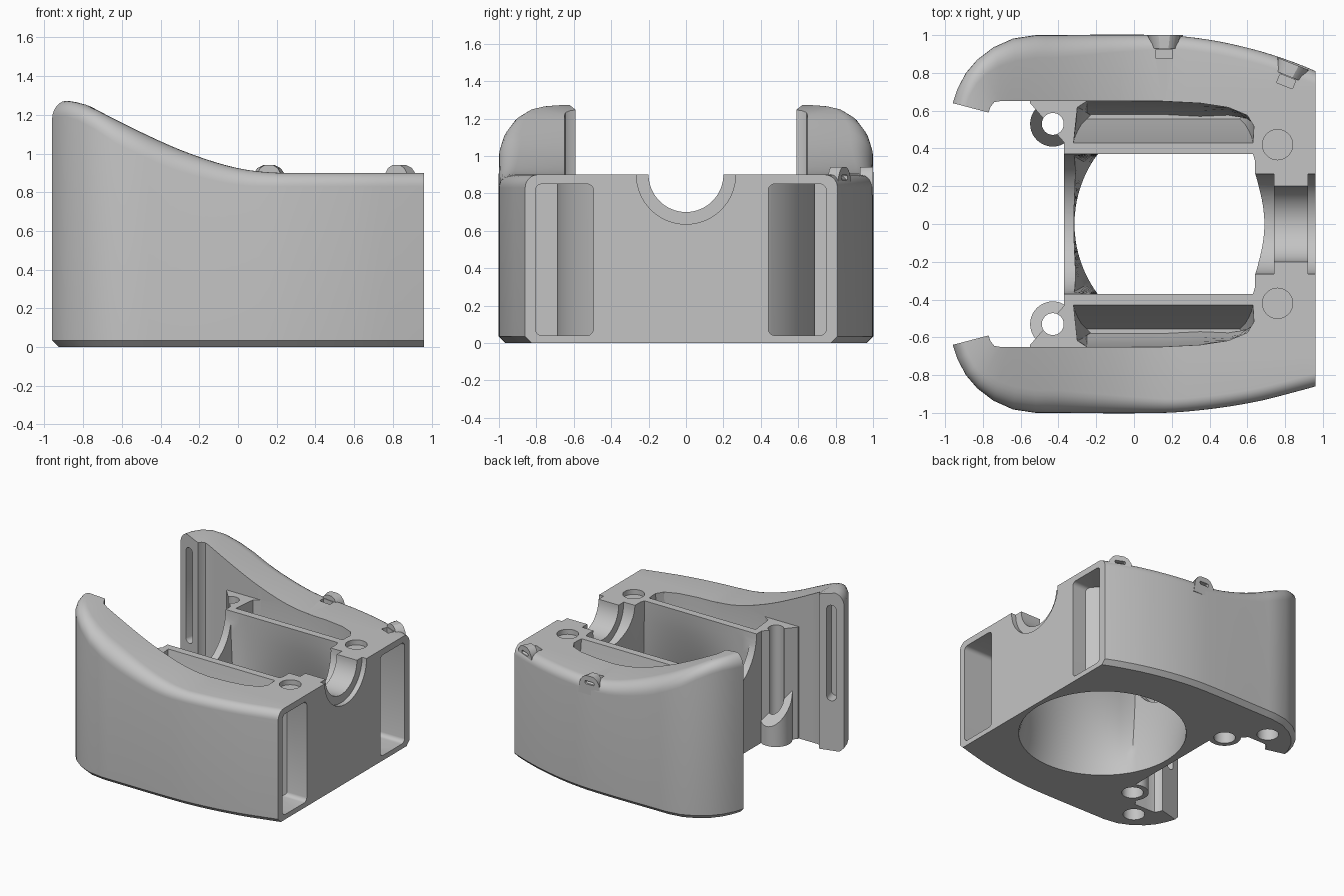
import bpy, bmesh, math
from mathutils import Matrix, Vector

if "Cube" in bpy.data.objects:
    bpy.data.objects.remove(bpy.data.objects["Cube"])

grey = bpy.data.materials.new("light grey plastic")
grey.use_nodes = True
COLOUR = (0.55, 0.55, 0.55, 1)
grey.diffuse_color = COLOUR
grey.node_tree.nodes["Principled BSDF"].inputs["Base Color"].default_value = COLOUR


def loft(name, rings):
    """Closed solid skinned through rings of equal point count."""
    bm = bmesh.new()
    rows = [[bm.verts.new(p) for p in ring] for ring in rings]
    n = len(rows[0])
    for a, b in zip(rows, rows[1:]):
        for i in range(n):
            j = (i + 1) % n
            bm.faces.new((a[i], a[j], b[j], b[i]))
    bm.faces.new(rows[0])
    bm.faces.new(rows[-1])
    bmesh.ops.recalc_face_normals(bm, faces=bm.faces)
    mesh = bpy.data.meshes.new(name)
    bm.to_mesh(mesh)
    bm.free()
    mesh.materials.append(grey)
    obj = bpy.data.objects.new(name, mesh)
    bpy.context.collection.objects.link(obj)
    return obj


def prism(name, outline, z0, z1):
    return loft(name, [[(x, y, z) for x, y in outline] for z in (z0, z1)])


def circle(cx, cy, r, n=40):
    return [(cx + r * math.cos(2 * math.pi * i / n), cy + r * math.sin(2 * math.pi * i / n))
            for i in range(n)]


def rod_x(name, r, x0, x1, z):
    return loft(name, [[(x, a, b) for a, b in circle(0, z, r, 64)] for x in (x0, x1)])


def rounded_bar(name, w, h, r, depth, loc, ax, ay):
    """Rounded rectangle in the ax/ay plane, extruded both ways."""
    ax, ay, loc = Vector(ax).normalized(), Vector(ay).normalized(), Vector(loc)
    az = ax.cross(ay)
    pts = []
    for i in range(24):
        a = 2 * math.pi * (i + 0.5) / 24
        c, s = math.cos(a), math.sin(a)
        pts.append((math.copysign(w / 2 - r, c) + r * c, math.copysign(h / 2 - r, s) + r * s))
    return loft(name, [[loc + ax * u + ay * v + az * d for u, v in pts]
                       for d in (-depth / 2, depth / 2)])


def combine(target, tool, operation):
    mod = target.modifiers.new(operation, 'BOOLEAN')
    mod.object, mod.operation, mod.solver = tool, operation, 'EXACT'
    bpy.context.view_layer.objects.active = target
    bpy.ops.object.modifier_apply(modifier=mod.name)
    bpy.data.objects.remove(tool)


def smooth_curve(pts, x):
    """Cubic interpolation through the points."""
    x = min(max(x, pts[0][0]), pts[-1][0])
    i = next(k for k in range(len(pts) - 1) if x <= pts[k + 1][0])

    def slope(k):
        a, b = pts[max(k - 1, 0)], pts[min(k + 1, len(pts) - 1)]
        return (b[1] - a[1]) / (b[0] - a[0])
    (x0, y0), (x1, y1) = pts[i], pts[i + 1]
    h = x1 - x0
    t = (x - x0) / h
    return (y0 * (1 + 2 * t) * (1 - t) ** 2 + h * slope(i) * t * (1 - t) ** 2
            + y1 * t * t * (3 - 2 * t) + h * slope(i + 1) * t * t * (t - 1))


TOP = [(-.97, 1.25), (-.93, 1.265), (-.88, 1.272), (-.78, 1.25), (-.7, 1.21), (-.5, 1.11),
       (-.3, 1.02), (-.1, .95), (.05, .915), (.2, .9), (.22, .9), (.24, .9), (1, .9)]
TIP_OUT = [(-.96, .64), (-.935, .715), (-.89, .8), (-.83, .87), (-.745, .935), (-.64, .982)]
TIP_IN = [(-.77, .59), (-.76, .62), (-.74, .645), (-.71, .65), (-.66, .65), (-.6, .65)]


def side_wall(name, side, flank):
    """Curved wall with a sweeping top, rounded rim and chamfered foot."""
    pairs = list(zip(TIP_OUT, TIP_IN))
    for i in range(27):
        x = -.52 + 1.48 * i / 26
        pairs.append(((x, smooth_curve(flank, x)), (x, .65)))
    rings = []
    for out, inn in pairs:
        out, inn = Vector(out), Vector(inn)
        d = (inn - out).normalized()
        r = .07 + .05 * min(max((.2 - out.x) / .6, 0), max((out.x + .96) / .3, 0), 1)
        section = [(inn, 0, 0), (inn, 1, 0)]
        for k in range(8):
            a = math.pi / 2 * k / 7
            section.append((out + d * r * (1 - math.sin(a)), 1, r * (1 - math.cos(a))))
        section += [(out, 0, .035), (out + d * .035, 0, 0)]
        rings.append([(p.x, side * p.y, smooth_curve(TOP, p.x) - z if high else z)
                      for p, high, z in section])
    return loft(name, rings)


# Core block and the two walls
body = prism("main_body", [(-.37, -.7), (.96, -.7), (.96, .7), (-.37, .7)], 0, .9)
FLANKS = {1: [(-.52, 1), (.15, 1), (.4, .975), (.65, .92), (.85, .855), (.96, .81)],
          -1: [(-.52, 1), (.15, 1), (.4, .98), (.65, .94), (.85, .89), (.96, .86)]}
for s in (1, -1):
    combine(body, side_wall("side_wall", s, FLANKS[s]), 'UNION')
    # Corner web and sloped screw boss
    web = [(-.36, s * .42), (-.36, s * .67), (-.55, s * .67), (-.55, s * .64)]
    combine(body, prism("corner_web", web, 0, .9), 'UNION')
    ring = circle(-.43, s * .53, .12)
    boss = loft("screw_boss", [[(x, y, 0) for x, y in ring],
                               [(x, y, .3 + 1.2 * (abs(y) - .53)) for x, y in ring]])
    combine(body, boss, 'UNION')

# Central well, flaring from a rectangular mouth to a round foot
N, CX = 96, .305
foot = circle(CX, 0, .62, N)
mouth = []
for i in range(N):
    c, sn = math.cos(2 * math.pi * i / N), math.sin(2 * math.pi * i / N)
    t = min((.335 if c > 0 else .625) / max(abs(c), 1e-6), .37 / max(abs(sn), 1e-6))
    mouth.append((CX + t * c, t * sn))
rings = [[(x, y, 1) for x, y in mouth]]
for k in range(11):
    t = k / 10
    f = t ** 1.45
    rings.append([(a[0] + (b[0] - a[0]) * f, a[1] + (b[1] - a[1]) * f, .91 * (1 - t))
                  for a, b in zip(mouth, foot)])
rings.append([(x, y, -.1) for x, y in foot])
combine(body, loft("well_cutter", rings), 'DIFFERENCE')

# Shaft seat with a wider step at either end, and the rear saddle
for r, x0, x1 in ((.265, .5, .74), (.265, .92, 1.1), (.2, .7, 1), (.37, -.45, -.2)):
    combine(body, rod_x("seat_cutter", r, x0, x1, .9), 'DIFFERENCE')

for s, window in ((1, .595), (-1, -.65)):
    # Tapering side pocket: inner wall follows the well, outer wall rounds inward
    pocket = []
    for z, y0, tuck in ((1, .43, 0), (.9, .43, 0), (.75, .455, .005), (.6, .49, .02),
                        (.47, .525, .04), (.38, .555, .07)):
        y1 = .65 - tuck
        outline = [(-.32 + tuck, y0), (.63 - tuck, y0), (.635 - tuck, y0 + .4 * (y1 - y0)),
                   (.6 - tuck, y0 + .66 * (y1 - y0)), (.5, y0 + .85 * (y1 - y0)),
                   (.35, y1 - .01), (.15, y1), (-.25, y1), (-.3 + tuck, y0 + .85 * (y1 - y0))]
        pocket.append([(x, s * y, z) for x, y in outline])
    combine(body, loft("pocket_cutter", pocket), 'DIFFERENCE')
    # End window and channel, curving around the well
    channel = rounded_bar("window_cutter", .31, .81, .035, .9, (.65, window, .445),
                          (0, 1, 0), (0, 0, 1))
    combine(channel, prism("well_shell", circle(CX, 0, .69, 96), -.2, 1.2), 'DIFFERENCE')
    combine(body, channel, 'DIFFERENCE')
    # Slot in the wall tip
    combine(body, rounded_bar("slot_cutter", .075, .77, .036, .2, (-.865, s * .615, .785),
                              (-.19, s * .05, 0), (0, 0, 1)), 'DIFFERENCE')
    # Screw holes, wider at the foot
    for x, y, r, z0, z1 in ((-.43, .53, .058, -.1, 1), (-.43, .53, .08, -.1, .12),
                            (-.645, .77, .08, -.1, .15), (.76, .42, .08, .86, 1)):
        combine(body, prism("hole_cutter", circle(x, s * y, r), z0, z1), 'DIFFERENCE')

# Small cable loops on the left rim, each with a notch behind it
parts = [body]
for name, x, y, turn in (("front_loop", .16, .965, 0), ("end_loop", .83, .815, -.38)):
    arch = [(-.1, -.08), (.1, -.08), (.085, .02), (.06, .055), (.03, .07), (-.03, .07),
            (-.06, .055), (-.085, .02)]
    loop = loft(name, [[(u * k, v, w) for u, w in arch] for v, k in ((-.035, .75), (.035, 1))])
    hole = rounded_bar("loop_cutter", .08, .025, .008, .3, (0, 0, .015), (1, 0, 0), (0, 0, 1))
    combine(loop, hole, 'DIFFERENCE')
    place = Matrix.Translation((x, y, .87)) @ Matrix.Rotation(turn, 4, 'Z')
    loop.data.transform(place)
    notch = rounded_bar("notch_cutter", .09, .05, .005, .08, (0, -.065, .03), (1, 0, 0), (0, 1, 0))
    notch.data.transform(place)
    combine(body, notch, 'DIFFERENCE')
    parts.append(loop)

# Smooth curved surfaces, crisp edges
bpy.ops.object.select_all(action='DESELECT')
for obj in parts:
    obj.select_set(True)
bpy.context.view_layer.objects.active = body
bpy.ops.object.shade_smooth_by_angle(angle=math.radians(30))
